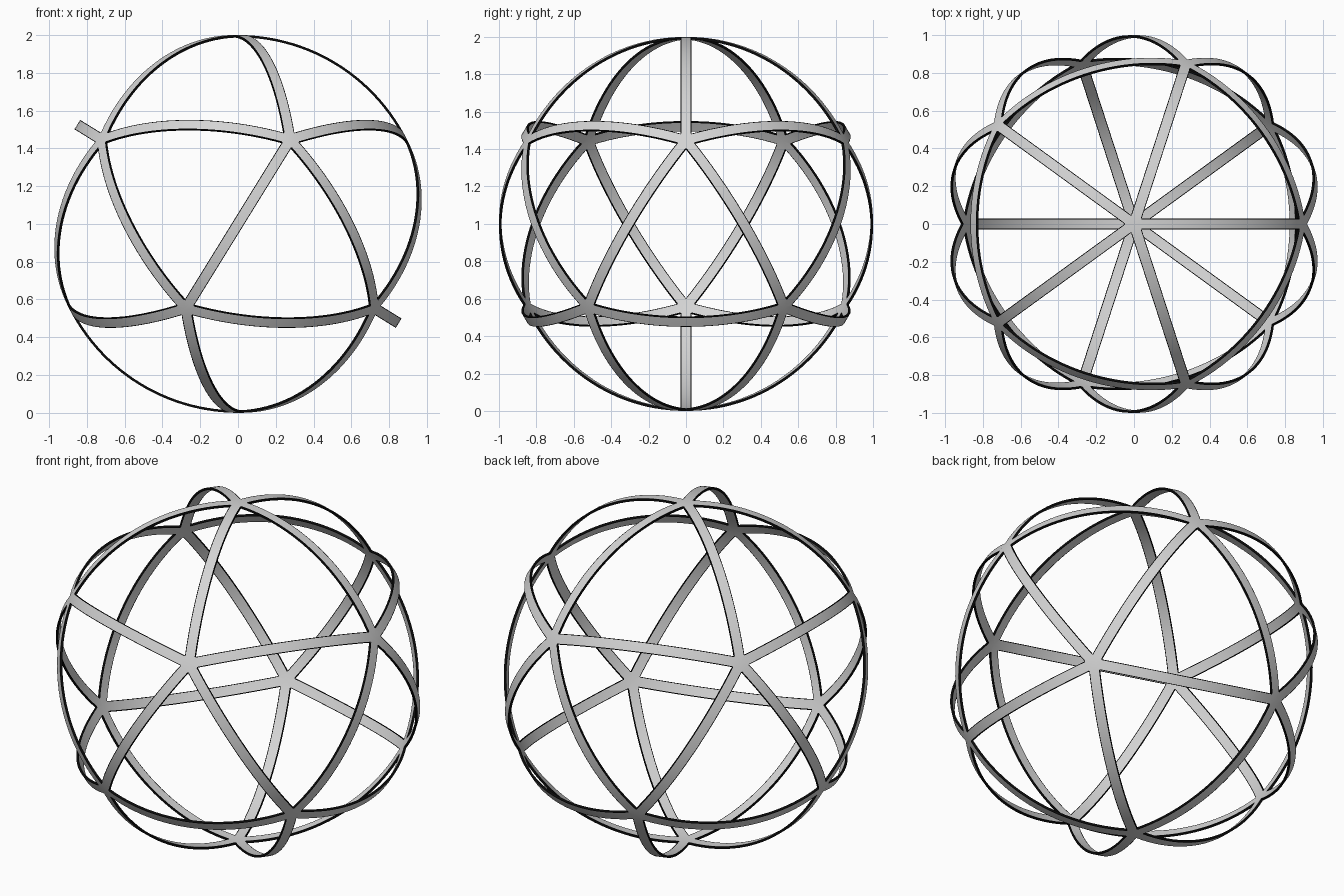
import bpy
import bmesh
from math import cos, sin, tan, pi, sqrt
from itertools import combinations
from mathutils import Vector

HALF_WIDTH = 0.029
MARGIN = 0.004
THICKNESS = 0.013
SEGMENTS = 24
CENTRE = Vector((0, 0, 1))
GREY, BLACK = 0, 1

cube = bpy.data.objects.get("Cube")
if cube:
    bpy.data.objects.remove(cube, do_unlink=True)


def make_material(name, value):
    mat = bpy.data.materials.new(name)
    mat.use_nodes = True
    colour = (value, value, value, 1)
    mat.diffuse_color = colour
    mat.node_tree.nodes["Principled BSDF"].inputs["Base Color"].default_value = colour
    return mat


def hub_directions():
    """Twelve icosahedron corners: two poles and two staggered rings."""
    z = 1 / sqrt(5)
    hubs = [Vector((0, 0, 1))]
    for i in range(5):
        a = i * 2 * pi / 5
        hubs.append(Vector((2 * z * cos(a), 2 * z * sin(a), z)))
    return hubs + [-h for h in hubs]


def add_face(bm, verts, material):
    """Add a face that looks outward from the sphere."""
    face = bm.faces.new(verts)
    face.normal_update()
    if face.normal.dot(face.calc_center_median()) < 0:
        face.normal_flip()
    face.smooth = True
    face.material_index = material


def add_rib(bm, a, b):
    """Grey strip with black borders, plus its wedge of each hub pentagon."""
    side = a.cross(b).normalized()
    along = side.cross(a)
    trim = HALF_WIDTH / tan(pi / 5)
    span = a.angle(b) - 2 * trim
    inner = HALF_WIDTH - MARGIN
    rows = []
    for i in range(SEGMENTS + 1):
        t = trim + span * i / SEGMENTS
        p = a * cos(t) + along * sin(t)
        rows.append([bm.verts.new((p + side * s).normalized())
                     for s in (-HALF_WIDTH, -inner, inner, HALF_WIDTH)])
    for r, q in zip(rows, rows[1:]):
        for k, material in enumerate((BLACK, GREY, BLACK)):
            add_face(bm, (r[k], r[k + 1], q[k + 1], q[k]), material)
    for hub, row in ((a, rows[0]), (b, rows[-1])):
        add_face(bm, [bm.verts.new(hub)] + row, GREY)


# Spherical lattice: thirty ribs joined at twelve hubs
bm = bmesh.new()
for a, b in combinations(hub_directions(), 2):
    if a.dot(b) > 0.4:
        add_rib(bm, a, b)
bmesh.ops.remove_doubles(bm, verts=bm.verts, dist=0.001)
mesh = bpy.data.meshes.new("lattice_sphere")
bm.to_mesh(mesh)
bm.free()
mesh.materials.append(make_material("light grey", 0.66))
mesh.materials.append(make_material("black edge", 0.003))

lattice = bpy.data.objects.new("lattice_sphere", mesh)
lattice.location = CENTRE
bpy.context.collection.objects.link(lattice)

# Strip thickness, kept inside the outer radius, with black rims
solid = lattice.modifiers.new("strip_thickness", 'SOLIDIFY')
solid.thickness = THICKNESS
solid.offset = -1
solid.material_offset_rim = BLACK

bpy.ops.object.select_all(action='DESELECT')
lattice.select_set(True)
bpy.context.view_layer.objects.active = lattice
bpy.ops.object.modifier_apply(modifier=solid.name)
bpy.ops.object.shade_smooth_by_angle(angle=pi / 6)
